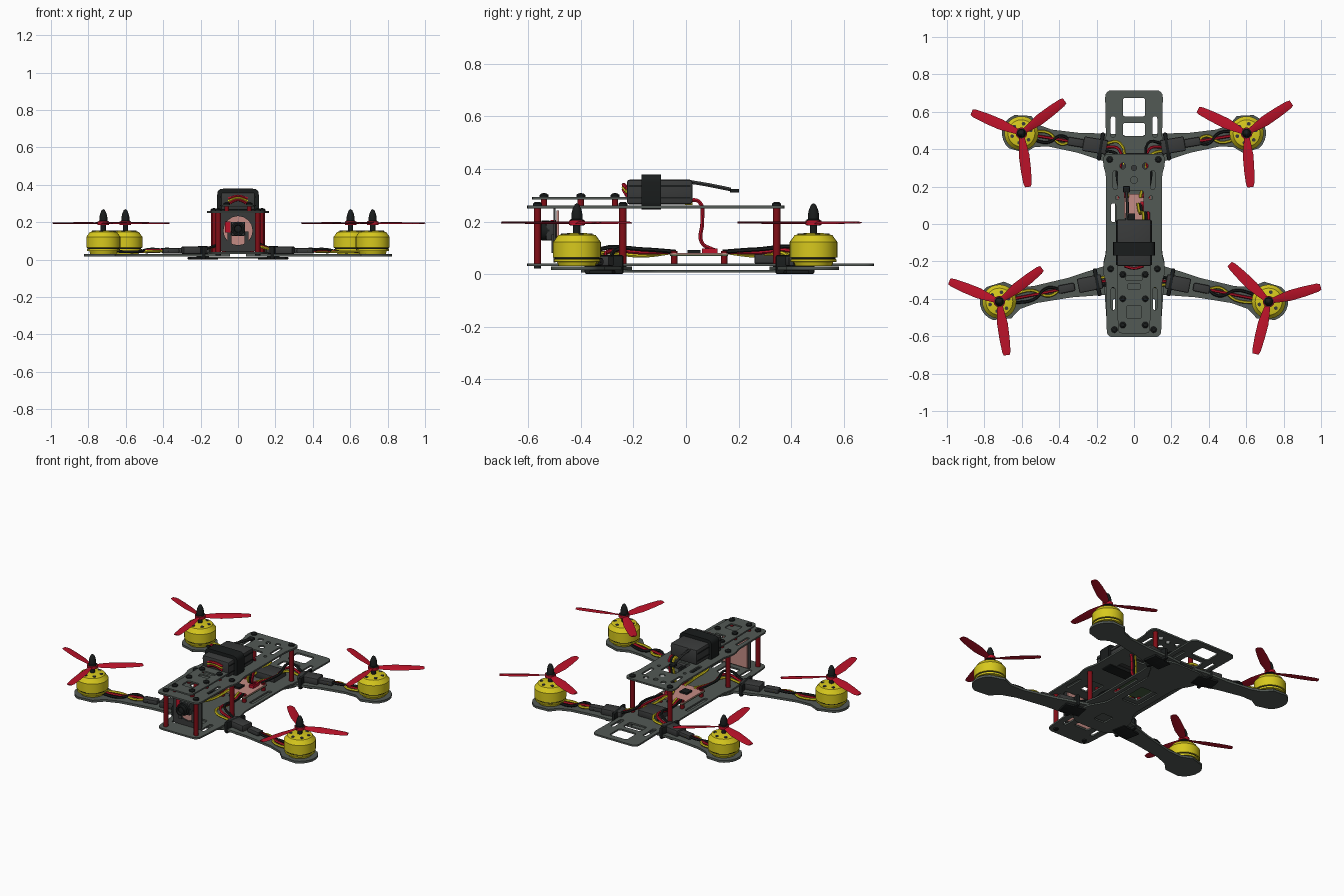
import bpy, bmesh
from math import sin, cos, pi, tau, radians, atan2
from mathutils import Vector, Matrix

cube = bpy.data.objects.get("Cube")
if cube:
    bpy.data.objects.remove(cube)


def material(name, r, g, b):
    m = bpy.data.materials.new(name)
    m.use_nodes = True
    m.diffuse_color = (r, g, b, 1)
    m.node_tree.nodes["Principled BSDF"].inputs["Base Color"].default_value = (r, g, b, 1)
    return m


CARBON = material("carbon grey", .085, .1, .09)
GREY = material("dark grey plastic", .04, .042, .042)
BLACK = material("black", .01, .012, .012)
YELLOW = material("yellow", .68, .58, .012)
RED = material("red", .5, .006, .022)
DEEP = material("deep red metal", .22, .004, .008)
PINK = material("pink board", .55, .26, .23)
GREEN = material("green board", .06, .11, .05)
parts = []


def add(name, me, *mats):
    ob = bpy.data.objects.new(name, me)
    for m in mats:
        me.materials.append(m)
    bpy.context.collection.objects.link(ob)
    parts.append(ob)
    return ob


def finish(name, bm, *mats):
    bmesh.ops.recalc_face_normals(bm, faces=bm.faces)
    me = bpy.data.meshes.new(name)
    bm.to_mesh(me)
    bm.free()
    return add(name, me, *mats)


def box(name, centre, size, mat, turn=0, bevel=0):
    bm = bmesh.new()
    bmesh.ops.create_cube(bm, size=1)
    bmesh.ops.scale(bm, vec=size, verts=bm.verts)
    if bevel:
        bmesh.ops.bevel(bm, geom=bm.edges[:], offset=bevel, segments=2, affect='EDGES', profile=.5)
    bm.transform(Matrix.Translation(centre) @ Matrix.Rotation(turn, 4, 'Z'))
    return finish(name, bm, mat)


def lathe(name, profile, loc, *mats, sides=24, rule=None):
    bm = bmesh.new()
    rings = [[bm.verts.new((r * cos(tau * i / sides), r * sin(tau * i / sides), z))
              for i in range(sides)] for r, z in profile]
    for a, b in zip(rings, rings[1:]):
        for i in range(sides):
            j = (i + 1) % sides
            f = bm.faces.new((a[i], a[j], b[j], b[i]))
            if rule:
                f.material_index = rule(f.calc_center_median())
    bmesh.ops.remove_doubles(bm, verts=bm.verts, dist=1e-5)
    ob = finish(name, bm, *mats)
    ob.location = loc
    return ob


def cylinder(name, x, y, z0, z1, r, mat, sides=12):
    return lathe(name, [(0, z0), (r, z0), (r, z1), (0, z1)], (x, y, 0), mat, sides=sides)


def from_curve(name, cu, mat):
    tmp = bpy.data.objects.new(name, cu)
    bpy.context.collection.objects.link(tmp)
    dg = bpy.context.evaluated_depsgraph_get()
    me = bpy.data.meshes.new_from_object(tmp.evaluated_get(dg))
    bpy.data.objects.remove(tmp)
    me.materials.clear()
    return add(name, me, mat)


def rounded(points, r):
    out = []
    for i, p in enumerate(points):
        p, a, b = Vector(p), Vector(points[i - 1]), Vector(points[(i + 1) % len(points)])
        a = p + (a - p).normalized() * min(r, (a - p).length * .49)
        b = p + (b - p).normalized() * min(r, (b - p).length * .49)
        for t in (0, .25, .5, .75, 1):
            out.append(a * (1 - t) ** 2 + p * 2 * t * (1 - t) + b * t * t)
    return out


def rect(cx, cy, w, h, r=.015):
    w, h = w / 2, h / 2
    return rounded([(cx - w, cy - h), (cx + w, cy - h), (cx + w, cy + h), (cx - w, cy + h)], r)


def disc(cx, cy, r):
    return [Vector((cx + r * cos(tau * i / 16), cy + r * sin(tau * i / 16))) for i in range(16)]


def both(shape, x, *rest):
    return [shape(x, *rest), shape(-x, *rest)]


def mirrored(half, r):
    return rounded(half + [(-x, y) for x, y in reversed(half)], r)


def plate(name, outline, holes, z0, z1, mat):
    cu = bpy.data.curves.new(name, 'CURVE')
    cu.dimensions, cu.fill_mode, cu.extrude = '2D', 'BOTH', (z1 - z0) / 2
    for loop in [outline] + holes:
        s = cu.splines.new('POLY')
        s.points.add(len(loop) - 1)
        for q, p in zip(s.points, loop):
            q.co = (p[0], p[1], 0, 1)
        s.use_cyclic_u = True
    ob = from_curve(name, cu, mat)
    ob.location.z = (z0 + z1) / 2
    return ob


def wire(name, points, mat, r=.008):
    cu = bpy.data.curves.new(name, 'CURVE')
    cu.dimensions, cu.bevel_depth, cu.bevel_resolution, cu.resolution_u = '3D', r, 1, 5
    cu.use_fill_caps = True
    s = cu.splines.new('BEZIER')
    s.bezier_points.add(len(points) - 1)
    for q, p in zip(s.bezier_points, points):
        q.co = p
        q.handle_left_type = q.handle_right_type = 'AUTO'
    return from_curve(name, cu, mat)


# Frame plates
plate("main_plate", mirrored([(.14, -.605), (.155, -.4), (.165, -.2), (.15, -.16), (.15, .28),
      (.165, .32), (.15, .46), (.155, .715)], .04),
      [rect(0, .625, .12, .1), rect(0, .505, .12, .07), rect(0, .05, .1, .16), rect(0, -.42, .1, .1)]
      + both(rect, .112, .52, .025, .11, .012) + both(rect, .115, .06, .025, .2, .012)
      + both(rect, .1, -.45, .025, .1, .012), .03, .04, CARBON)
plate("lower_plate", mirrored([(.1, -.4), (.16, -.36), (.16, -.22), (.1, -.12), (.1, .24),
      (.16, .34), (.16, .44), (.1, .47)], .03), [rect(0, .05, .12, .18), rect(0, -.27, .08, .08)],
      .006, .015, CARBON)
plate("top_plate", mirrored([(.145, -.605), (.15, -.3), (.165, -.27), (.165, -.21), (.15, -.17),
      (.15, .27), (.165, .31), (.165, .375)], .035),
      [rect(0, .1, .1, .16), rect(0, -.1, .1, .1), rect(0, -.37, .08, .12), disc(0, .235, .018),
       disc(0, .3, .014), rect(-.11, .06, .025, .1, .012)]
      + both(rect, .1, .235, .024, .1, .012) + both(disc, .06, .31, .016)
      + both(rect, .112, -.4, .02, .12, .01) + both(disc, .09, .14, .01), .25, .26, CARBON)
plate("camera_plate", mirrored([(.085, -.585), (.09, -.4), (.09, -.21)], .025),
      [rect(0, -.29, .09, .025, .01), rect(0, -.335, .07, .03, .01), rect(0, -.47, .08, .07)],
      .284, .293, CARBON)

# Standoffs and screws
HEAD = [(0, 0), (.017, 0), (.017, .008), (.01, .014), (0, .015)]
for s in (1, -1):
    for x, y in ((.105, -.565), (.125, -.24), (.13, .345)):
        cylinder("standoff", s * x, y, .04, .25, .014, DEEP)
        lathe("plate_screw", HEAD, (s * x, y, .26), BLACK, sides=12)
        cylinder("lower_screw", s * x, y, .022, .03, .014, BLACK)
    for y in (-.54, -.4, -.27):
        cylinder("short_spacer", s * .06, y, .26, .284, .012, DEEP)
        lathe("camera_plate_screw", HEAD, (s * .06, y, .293), BLACK, sides=12)
    for y in (-.045, .145):
        cylinder("controller_spacer", s * .075, y, .04, .088, .012, DEEP)

# Flight controller and receiver
box("controller_top", (0, .05, .077), (.18, .22, .006), PINK)
box("controller_underside", (0, .05, .071), (.18, .22, .006), GREEN)
box("controller_chip", (-.02, .03, .085), (.05, .05, .012), BLACK)
box("controller_plug", (.05, .09, .088), (.03, .06, .02), RED)
box("receiver", (0, .32, .06), (.14, .12, .04), GREY, bevel=.006)

# Camera with its board and frame
box("camera_board", (0, -.488, .147), (.17, .008, .19), PINK)
frame = plate("camera_frame", rect(0, .147, .2, .206, .02), [disc(0, .155, .078)], -.004, .004, GREY)
frame.matrix_world = Matrix.Translation((0, -.5, 0)) @ Matrix.Rotation(pi / 2, 4, 'X')
box("camera_body", (0, -.512, .165), (.075, .04, .075), GREY, bevel=.006)
box("camera_red_tab", (-.055, -.505, .175), (.03, .02, .06), RED)
lens = lathe("camera_lens", [(0, 0), (.038, 0), (.038, .03), (.03, .032), (.03, .055),
             (.022, .055), (.018, .045), (0, .05)], (0, -.52, .165), BLACK)
lens.rotation_euler.x = pi / 2
for s in (1, -1):
    box("camera_strut", (s * .045, -.506, .115), (.02, .012, .07), GREY)

# Battery, strap and leads
box("battery_pack", (0, -.1, .312), (.184, .25, .094), GREY, bevel=.01)
for z in (.29, .335):
    box("battery_seam", (0, -.1, z), (.19, .236, .006), BLACK)
plate("battery_strap", rect(0, .312, .222, .134, .03), [rect(0, .312, .18, .09, .01)],
      -.037, .037, BLACK).matrix_world = (
    Matrix.Translation((0, -.132, 0)) @ Matrix.Rotation(pi / 2, 4, 'X'))
for i, m in enumerate((YELLOW, BLACK, RED)):
    x = .05 + .014 * i
    wire("power_lead", [(x, 0, .28), (x, .05, .275), (x - .01, .062, .2), (x - .02, .06, .12),
                        (x - .03, .11, .09)], m)
    wire("front_lead", [(-.05, -.225, .3 + .013 * i), (0, -.237, .32 + .01 * i),
                        (.05, -.225, .3 + .013 * i)], (RED, YELLOW, RED)[i])
wire("balance_lead", [(-.04, .02, .35), (-.035, .08, .34), (-.04, .17, .322)], GREY)
box("balance_plug", (-.04, .185, .317), (.035, .035, .015), BLACK, bevel=.003)
box("battery_plug", (.06, .01, .275), (.05, .03, .025), YELLOW, bevel=.004)

# Motors, propellers, arms and wiring at each corner
BELL = [(0, .03), (.07, .03), (.075, .045), (.088, .047), (.088, .056), (.084, .057), (.084, .063),
        (.091, .064), (.091, .122), (.086, .128), (.072, .148), (.03, .157), (0, .157)]
NUT = [(0, .155), (.014, .155), (.014, .184), (.027, .184), (.027, .206), (.021, .209), (.021, .228),
       (.017, .246), (.009, .264), (0, .27)]
BLADE = [(.012, .026, 28), (.06, .042, 24), (.12, .058, 18), (.2, .055, 12), (.27, .045, 8), (.289, .032, 6)]


def propeller(x, y, start):
    bm = bmesh.new()
    for k in range(3):
        rings = []
        for r, chord, tilt in BLADE:
            t = radians(tilt) * .6
            ring = []
            for u, h in ((-.5, 0), (0, .0045), (.5, 0), (0, -.0035)):
                v = Vector((r, u * chord * cos(t) - h * sin(t), u * chord * sin(t) + h * cos(t)))
                ring.append(bm.verts.new(Matrix.Rotation(radians(start) + k * tau / 3, 3, 'Z') @ v))
            rings.append(ring)
        for a, b in zip(rings, rings[1:]):
            for i in range(4):
                bm.faces.new((a[i], a[i - 1], b[i - 1], b[i]))
        bm.faces.new(rings[0])
        bm.faces.new(rings[-1])
    finish("propeller_blades", bm, RED).location = (x, y, .195)
    cylinder("propeller_hub", x, y, .186, .204, .031, RED, 20)


def corner(side, mx, my, ry, start):
    motor, root = Vector((side * mx, my)), Vector((side * .09, ry))
    d = (motor - root).normalized()
    n, length, turn = Vector((-d.y, d.x)), (motor - root).length, atan2(d.y, d.x)

    def at(t, off, z):
        p = root + d * (t * length) + n * off
        return (p.x, p.y, z)

    # Tapered arm with a round motor mount
    edge = [(-.05, .08), (.12, .075), (.4, .053), (.7, .046), (.84, .06), (.93, .1)]
    outline = [at(t, w, 0)[:2] for t, w in edge]
    outline += [motor + .104 * (d * cos(a) + n * sin(a)) for a in [pi / 2 - pi * i / 12 for i in range(2, 11)]]
    outline += [at(t, -w, 0)[:2] for t, w in reversed(edge)]
    plate("arm", outline, [], .0155, .0295, CARBON)
    # Motor
    lathe("motor", BELL, (motor.x, motor.y, 0), YELLOW, BLACK, sides=32,
          rule=lambda c: int(.0565 < c.z < .0635))
    for k in range(6):
        a = tau * k / 6 + .3
        cylinder("motor_vent", motor.x + .052 * cos(a), motor.y + .052 * sin(a), .149, .1545, .01, GREY, 10)
    lathe("shaft_nut", NUT, (motor.x, motor.y, 0), BLACK, sides=16)
    propeller(motor.x, motor.y, start)
    # Speed controller, tie and sleeve
    box("speed_controller", at(.23, 0, .05), (.13, .078, .04), GREY, turn, .008)
    box("cable_tie", at(.17, 0, .036), (.022, .15, .072), BLACK, turn, .008)
    box("tie_pad", at(.17, 0, .008), (.13, .09, .014), BLACK, turn, .004)
    box("wire_sleeve", at(.43, 0, .047), (.09, .045, .028), GREY, turn, .008)
    # Wires out to the motor and in to the flight controller
    inward = .14 if ry > 0 else -.04
    for i, m in enumerate((YELLOW, RED, BLACK)):
        o = (i - 1) * .017
        wire("motor_wire", [at(.45, o, .045), at(.58, -o * 1.3, .045 + .006 * i),
                            at(.72, o * 1.5, .042), at(.92, o, .045)], m)
        wire("signal_wire", [at(.14, o, .055), at(-.02, o * 2, .08 + .008 * i),
                             (side * (.075 + o), (ry + inward) / 2, .07 + .012 * i),
                             (side * (.05 + o), inward, .085)], m)


for side, front_start, back_start in ((1, 16, 34), (-1, 38, 37)):
    corner(side, .72, -.415, -.29, front_start)
    corner(side, .602, .485, .4, back_start)

# Smooth the rounded parts and keep edges sharp
bpy.ops.object.select_all(action='DESELECT')
for ob in parts:
    ob.select_set(True)
bpy.context.view_layer.objects.active = parts[0]
bpy.ops.object.shade_smooth_by_angle(angle=radians(35))
